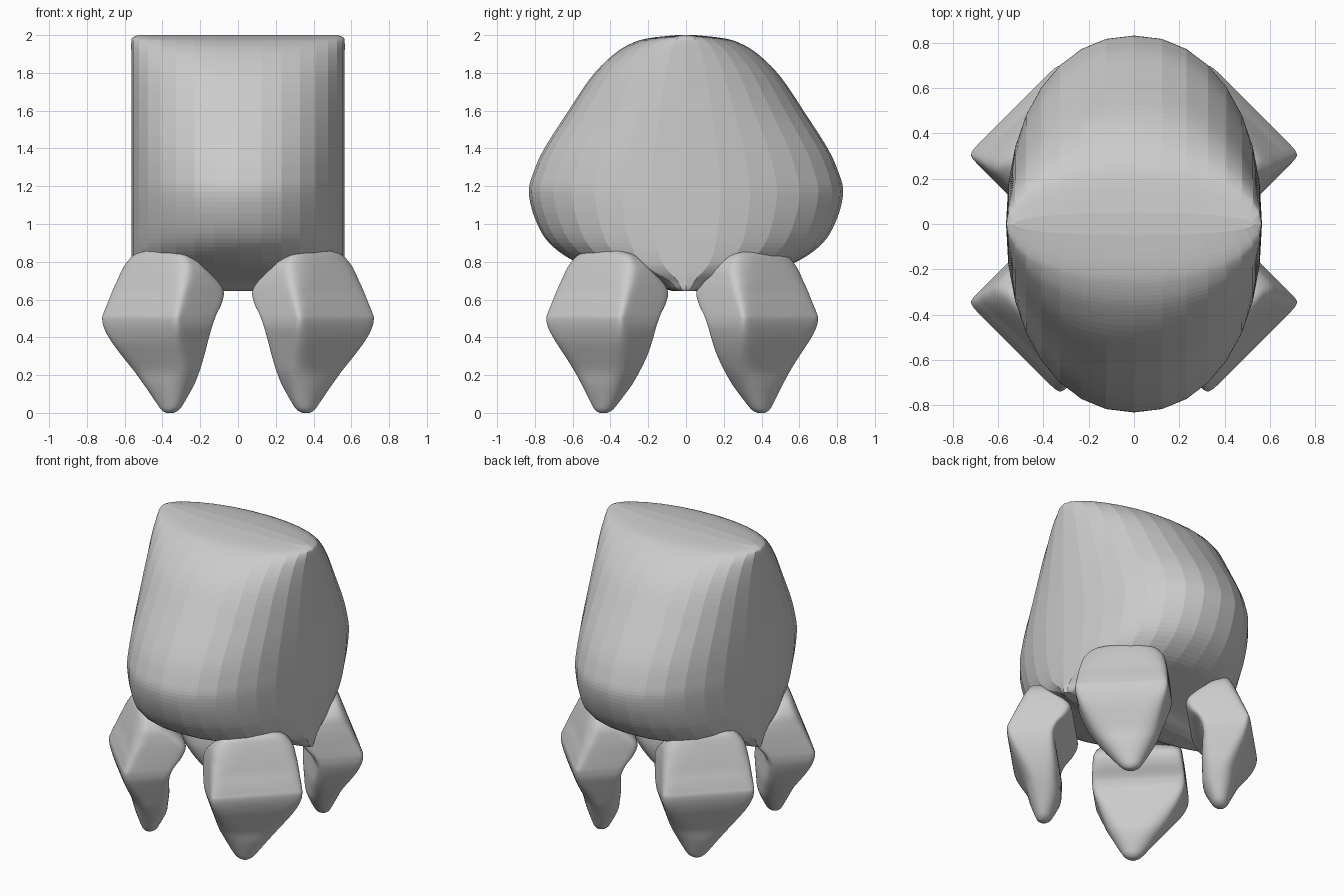
import bpy, bmesh, math

if "Cube" in bpy.data.objects:
    bpy.data.objects.remove(bpy.data.objects["Cube"])

grey = bpy.data.materials.new("plain grey")
grey.diffuse_color = (0.6, 0.6, 0.6, 1)
grey.use_nodes = True
grey.node_tree.nodes["Principled BSDF"].inputs["Base Color"].default_value = grey.diffuse_color


def smooth_rows(rows, steps):
    """Catmull-Rom interpolation of profile rows."""
    out = []
    for i in range(len(rows) - 1):
        a, b, c, d = (rows[max(i - 1, 0)], rows[i], rows[i + 1],
                      rows[min(i + 2, len(rows) - 1)])
        for s in range(steps):
            t = s / steps
            out.append([0.5 * (2 * q + (r - p) * t + (2 * p - 5 * q + 4 * r - w) * t * t
                               + (3 * q - p - 3 * r + w) * t ** 3)
                        for p, q, r, w in zip(a, b, c, d)])
    out.append(list(rows[-1]))
    return out


def power(v, e):
    return math.copysign(abs(v) ** (2 / e), v)


def loft(name, rings):
    """Skin a stack of closed rings and cap both ends."""
    bm = bmesh.new()
    loops = [[bm.verts.new(p) for p in ring] for ring in rings]
    n = len(rings[0])
    for lo, hi in zip(loops, loops[1:]):
        for k in range(n):
            bm.faces.new((lo[k], lo[(k + 1) % n], hi[(k + 1) % n], hi[k]))
    bm.faces.new(loops[0])
    bm.faces.new(loops[-1])
    bmesh.ops.recalc_face_normals(bm, faces=bm.faces)
    me = bpy.data.meshes.new(name)
    bm.to_mesh(me)
    bm.free()
    me.materials.append(grey)
    ob = bpy.data.objects.new(name, me)
    bpy.context.collection.objects.link(ob)
    return ob


# Body: oval sections of constant width, depth follows the side profile
# rows: z, half width x, half depth y
body_rows = [
    (0.645, 0.56, 0.07), (0.66, 0.565, 0.12), (0.70, 0.565, 0.21),
    (0.75, 0.565, 0.42), (0.80, 0.565, 0.585), (0.90, 0.565, 0.725),
    (1.03, 0.565, 0.80), (1.17, 0.565, 0.832), (1.28, 0.565, 0.805),
    (1.40, 0.565, 0.75), (1.58, 0.565, 0.635), (1.78, 0.565, 0.50),
    (1.90, 0.565, 0.38), (1.96, 0.565, 0.28), (1.985, 0.56, 0.19),
    (2.0, 0.53, 0.05)]
SIDES = 32
rings = []
for z, rx, ry in smooth_rows(body_rows, 5):
    rings.append([(rx * power(round(math.sin(2 * math.pi * k / SIDES), 6), 2.15),
                   ry * power(round(math.cos(2 * math.pi * k / SIDES), 6), 2.15), z)
                  for k in range(SIDES)])
loft("body", rings)

# Legs: rounded wedge facing outwards along each diagonal
# rows: z, inner radius, outer radius, half width, squareness, sideways shift
leg_rows = [
    (0.0, 0.53, 0.57, 0.02, 2, -0.04), (0.012, 0.51, 0.585, 0.045, 2, -0.04),
    (0.04, 0.49, 0.60, 0.072, 2.1, -0.038), (0.14, 0.445, 0.635, 0.14, 2.5, -0.025),
    (0.22, 0.44, 0.655, 0.19, 3.2, -0.015), (0.30, 0.44, 0.69, 0.228, 4.5, -0.005),
    (0.38, 0.45, 0.725, 0.26, 7, 0), (0.45, 0.455, 0.745, 0.282, 11, 0),
    (0.50, 0.44, 0.75, 0.287, 14, 0), (0.53, 0.42, 0.742, 0.286, 13, 0),
    (0.58, 0.375, 0.725, 0.282, 10, 0), (0.64, 0.35, 0.70, 0.276, 9, 0),
    (0.70, 0.38, 0.68, 0.268, 6, 0), (0.77, 0.46, 0.655, 0.25, 4, 0),
    (0.83, 0.51, 0.63, 0.20, 3, 0), (0.852, 0.54, 0.61, 0.14, 2.5, 0),
    (0.86, 0.56, 0.59, 0.08, 2, 0)]


def leg(name, sx, sy):
    rings = []
    for z, r0, r1, w, e, shift in smooth_rows(leg_rows, 4):
        ring = []
        for k in range(48):
            a = 2 * math.pi * (k + 0.5) / 48
            r = (r0 + r1) / 2 + (r1 - r0) / 2 * power(math.cos(a), e)
            t = shift + w * power(math.sin(a), e)
            ring.append((sx * (r + t) * math.sqrt(0.5),
                         sy * (r - t) * math.sqrt(0.5) - 0.02, z))
        rings.append(ring)
    ob = loft(name, rings)
    bpy.ops.object.select_all(action='DESELECT')
    ob.select_set(True)
    bpy.context.view_layer.objects.active = ob
    bpy.ops.object.shade_smooth_by_angle(angle=math.radians(35))


for side, sx in (("left", -1), ("right", 1)):
    for end, sy in (("front", -1), ("back", 1)):
        leg(f"{end}_{side}_leg", sx, sy)
